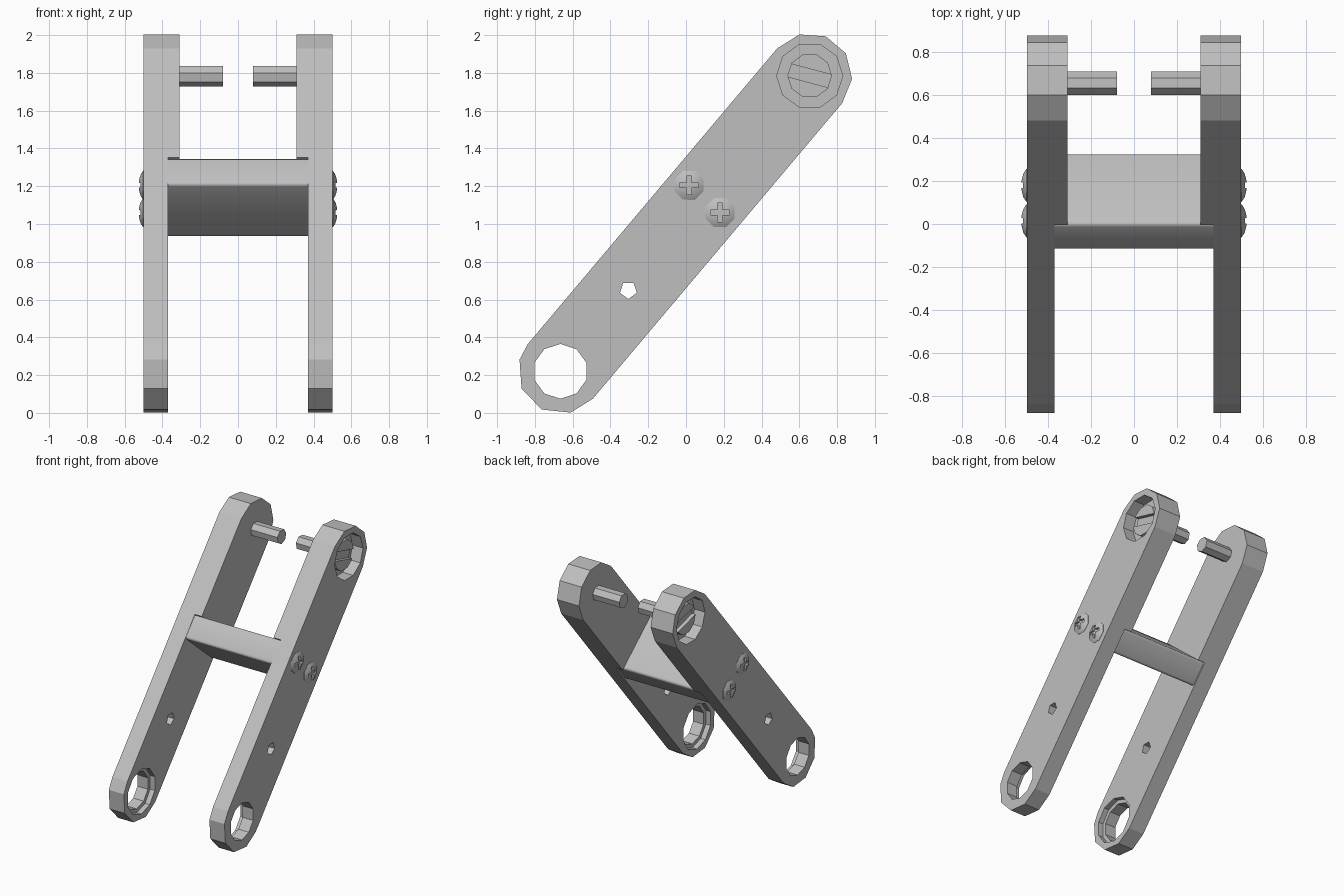
import bpy, bmesh, math
from mathutils import Vector

cube = bpy.data.objects.get("Cube")
if cube:
    bpy.data.objects.remove(cube, do_unlink=True)

grey = bpy.data.materials.new("plain grey")
grey.use_nodes = True
grey.diffuse_color = (0.52, 0.52, 0.52, 1)
grey.node_tree.nodes["Principled BSDF"].inputs["Base Color"].default_value = grey.diffuse_color

LOW = Vector((-0.665, 0.22))    # lower eye, as (y, z)
TOP = Vector((0.655, 1.785))    # upper socket, as (y, z)
along = (TOP - LOW).normalized()
across = Vector((-along.y, along.x))
tilt = math.degrees(math.atan2(along.y, along.x))


def lathe(name, rings):
    """Join matching (x, outline) rings into a closed solid along x."""
    bm = bmesh.new()
    loops = [[bm.verts.new((x, p[0], p[1])) for p in pts] for x, pts in rings]
    n = len(loops[0])
    for a, b in zip(loops, loops[1:]):
        for i in range(n):
            j = (i + 1) % n
            bm.faces.new((a[i], a[j], b[j], b[i]))
    bm.faces.new(loops[0])
    bm.faces.new(loops[-1])
    bmesh.ops.recalc_face_normals(bm, faces=bm.faces)
    mesh = bpy.data.meshes.new(name)
    bm.to_mesh(mesh)
    bm.free()
    mesh.materials.append(grey)
    obj = bpy.data.objects.new(name, mesh)
    bpy.context.collection.objects.link(obj)
    return obj


def prism(name, pts, x0, x1):
    return lathe(name, [(x0, pts), (x1, pts)])


def arc(c, r, angles):
    return [c + r * Vector((math.cos(math.radians(a)), math.sin(math.radians(a)))) for a in angles]


def circle(c, r, sides, turn=0):
    return arc(c, r, [turn + i * 360 / sides for i in range(sides)])


def bar(c, length, width, turn):
    u = Vector((math.cos(math.radians(turn)), math.sin(math.radians(turn))))
    v = Vector((-u.y, u.x))
    return [c + u * s * length / 2 + v * t * width / 2 for s, t in ((-1, -1), (1, -1), (1, 1), (-1, 1))]


def apply(obj, mod):
    bpy.ops.object.select_all(action='DESELECT')
    obj.select_set(True)
    bpy.context.view_layer.objects.active = obj
    bpy.ops.object.modifier_apply(modifier=mod.name)


def cut(obj, pts, x0, x1):
    cutter = prism("cutter", pts, x0, x1)
    cutter.hide_render = True
    mod = obj.modifiers.new("cut", 'BOOLEAN')
    mod.operation, mod.solver, mod.object = 'DIFFERENCE', 'EXACT', cutter
    apply(obj, mod)
    bpy.data.objects.remove(cutter, do_unlink=True)


def mirror(obj):
    mod = obj.modifiers.new("mirror", 'MIRROR')
    mod.use_mirror_merge = False
    apply(obj, mod)


# Crossbar outline, spanning the width of the arms
bar_top = Vector((0.165, 1.21))
half, depth = across * 0.218, along * 0.185
crossbar_outline = [bar_top + half, bar_top - half, bar_top - half - depth, bar_top + half - depth]

# Side arms: faceted ends, thinner below the crossbar
outline = arc(TOP, 0.225, [tilt + 90 - 36 * i for i in range(6)])
outline += arc(LOW, 0.225, [320, 284, 244, 204, 164, tilt + 90])
arms = prism("side_arms", outline, 0.31, 0.5)
step = [bar_top + across, bar_top - across, bar_top - across - along * 3, bar_top + across - along * 3]
cut(arms, step, 0.2, 0.37)
cut(arms, circle(LOW, 0.145, 10, 18), 0.2, 0.6)
cut(arms, circle(LOW, 0.175, 10, 18), 0.2, 0.41)
cut(arms, circle(Vector((-0.305, 0.65)), 0.047, 5, 54), 0.2, 0.6)
cut(arms, circle(TOP, 0.175, 10), 0.41, 0.6)
mirror(arms)

# Crossbar with rounded long edges
crossbar = prism("crossbar", crossbar_outline, -0.372, 0.372)
bev = crossbar.modifiers.new("round", 'BEVEL')
bev.width, bev.segments = 0.018, 3
bm = bmesh.new()
bm.from_mesh(crossbar.data)
weights = bm.edges.layers.float.new("bevel_weight_edge")
for e in bm.edges:
    if abs(e.verts[0].co.x - e.verts[1].co.x) > 0.5:
        e[weights] = 1
bm.to_mesh(crossbar.data)
bm.free()
bev.limit_method = 'WEIGHT'
apply(crossbar, bev)
bpy.ops.object.shade_smooth_by_angle(angle=math.radians(35))

# Slotted bolt heads in the sockets, and the pins pointing inwards
heads = prism("bolt_heads", circle(TOP, 0.118, 10), 0.40, 0.46)
cut(heads, bar(TOP, 0.4, 0.07, -15), 0.43, 0.6)
mirror(heads)
pins = prism("inner_pins", circle(TOP, 0.056, 7, 10), 0.08, 0.33)
mirror(pins)

# Domed screws with cross recesses
for name, c in (("upper_screws", Vector((0.015, 1.205))), ("lower_screws", Vector((0.18, 1.06)))):
    rings = [(0.49, 0.083), (0.502, 0.083), (0.516, 0.06), (0.524, 0.028)]
    screw = lathe(name, [(x, circle(c, r, 8, 22)) for x, r in rings])
    for turn in (0, 90):
        cut(screw, bar(c, 0.1, 0.026, turn), 0.506, 0.6)
    mirror(screw)
    bpy.ops.object.shade_smooth_by_angle(angle=math.radians(40))
